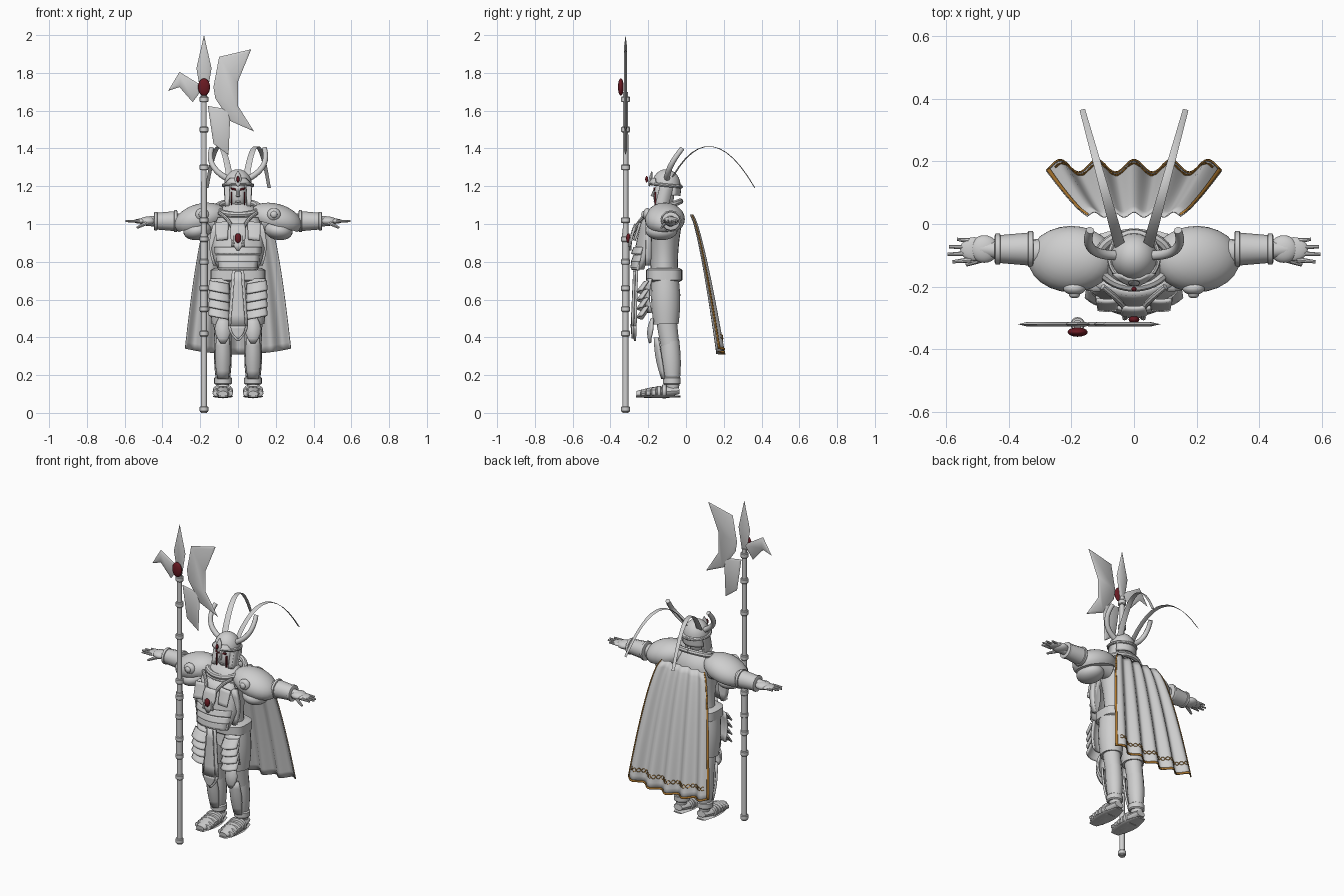
import bpy, bmesh, math
from math import sin, cos, pi
from mathutils import Vector, Matrix

if "Cube" in bpy.data.objects:
    bpy.data.objects.remove(bpy.data.objects["Cube"])

AXIS_X, AXIS_Y, AXIS_Z = Vector((1, 0, 0)), Vector((0, 1, 0)), Vector((0, 0, 1))
LEG_X, ARM_Y, ARM_Z = .08, -.08, 1.015
BODY_Y, HEAD_Y = -.115, -.105
POLE_X, POLE_Y, GEM_Z = -.18, -.32, 1.725
made = []


def material(name, red, green, blue):
    mat = bpy.data.materials.new(name)
    mat.use_nodes = True
    mat.diffuse_color = (red, green, blue, 1)
    mat.node_tree.nodes["Principled BSDF"].inputs["Base Color"].default_value = mat.diffuse_color
    return mat


GREY = material("light grey", .62, .62, .62)
RED = material("dark red", .14, .01, .016)
GOLD = material("gold trim", .45, .2, .03)


def finish(name, bm, mat=GREY, thickness=0):
    bmesh.ops.recalc_face_normals(bm, faces=bm.faces)
    mesh = bpy.data.meshes.new(name)
    bm.to_mesh(mesh)
    bm.free()
    mesh.materials.append(mat)
    part = bpy.data.objects.new(name, mesh)
    bpy.context.collection.objects.link(part)
    if thickness:
        solid = part.modifiers.new("thickness", "SOLIDIFY")
        solid.thickness, solid.offset = thickness, 0
    made.append(part)
    return part


def pair(part):
    """Mirror a left-hand part to the right."""
    part.modifiers.new("other_side", "MIRROR").use_mirror_merge = False


def ball(name, centre, radii, mat=GREY, tilt=0, floor=-1):
    """Ellipsoid, tilted about y and flattened below a relative height."""
    bm = bmesh.new()
    bmesh.ops.create_uvsphere(bm, u_segments=24, v_segments=14, radius=1)
    for vert in bm.verts:
        vert.co.z = max(vert.co.z, floor)
    bm.transform(Matrix.Translation(centre) @ Matrix.Rotation(tilt, 4, "Y") @ Matrix.Diagonal((*radii, 1)))
    return finish(name, bm, mat)


def quads(bm, grid):
    for low, high in zip(grid, grid[1:]):
        for k in range(len(low) - 1):
            bm.faces.new((low[k], low[k + 1], high[k + 1], high[k]))


def sweep(name, points, radii, flat=1, up=AXIS_Y, sides=16, power=1, mat=GREY):
    """Skin rings along a path; flat scales each ring along the up direction."""
    bm, rings, last = bmesh.new(), [], len(points) - 1
    for i, (point, radius) in enumerate(zip(points, radii)):
        tangent = (points[min(i + 1, last)] - points[max(i - 1, 0)]).normalized()
        across = up.cross(tangent).normalized()
        along = tangent.cross(across)
        ring = []
        for k in range(sides):
            c, s = cos(2 * pi * k / sides), sin(2 * pi * k / sides)
            c, s = math.copysign(abs(c) ** power, c), math.copysign(abs(s) ** power, s)
            ring.append(bm.verts.new(point + (across * c + along * s * flat) * radius))
        rings.append(ring)
    quads(bm, [ring + ring[:1] for ring in rings])
    bm.faces.new(rings[0])
    bm.faces.new(rings[-1])
    return finish(name, bm, mat)


def limb(name, start, end, first, final, via=None, bulge=0, steps=12, **shape):
    """Tapered, swelling tube that may bend towards a control point."""
    start, end = Vector(start), Vector(end)
    via = Vector(via) if via else (start + end) / 2
    spots = [i / steps for i in range(steps + 1)]
    path = [start.lerp(via, f).lerp(via.lerp(end, f), f) for f in spots]
    return sweep(name, path, [first + (final - first) * f + bulge * sin(pi * f) for f in spots], **shape)


def band(name, centre, axis, radius, height, **shape):
    """Short chamfered ring."""
    path = [Vector(centre) + axis * height * f for f in (-.5, -.35, .35, .5)]
    rim = radius * .85
    return sweep(name, path, (rim, radius, radius, rim), **shape)


def loop(name, centre, width, depth, dip, radius):
    """Oval hoop, lowered at the front by dip."""
    turns = [pi * k / 16 for k in range(33)]
    path = [Vector(centre) + Vector((width * sin(t), depth * cos(t), dip * cos(t))) for t in turns]
    return sweep(name, path, [radius] * len(path), up=AXIS_Z, sides=8)


def shell(name, top, bottom, x=0, bow=3, flare=0, swell=0, slant=0, thickness=.012, mat=GREY):
    """Bowed plate between two edges, each given as height, half width, y."""
    bm, grid = bmesh.new(), []
    for i in range(6):
        z, half, y = Vector(top).lerp(Vector(bottom), i / 5)
        belly = sin(pi * i / 5)
        offsets = [(half + flare * belly) * (k / 4 - 1) for k in range(9)]
        grid.append([bm.verts.new((x + d, y - swell * belly + bow * d * d, z + slant * d)) for d in offsets])
    quads(bm, grid)
    return finish(name, bm, mat, thickness)


def blade(name, outline):
    """Plate with ground edges, outlined relative to the polearm gem."""
    bm = bmesh.new()
    verts = [bm.verts.new((POLE_X + x, POLE_Y, GEM_Z + z)) for x, z in outline]
    for order in (verts, verts[::-1]):
        face = bm.faces.new(order)
        face.normal_update()
        bmesh.ops.inset_individual(bm, faces=[face], thickness=.012, depth=.007, use_even_offset=True)
    return finish(name, bm)


def pole(z):
    return (POLE_X, POLE_Y, z)


def arm(x, forward=0, rise=0):
    return (x, ARM_Y - forward, ARM_Z + rise)


def leg(z, y):
    return (LEG_X, y, z)


def body(z):
    return (0, BODY_Y, z)


# Polearm
limb("pole_shaft", pole(0), pole(1.7), .016, .014)
limb("pole_grip", pole(.55), pole(.95), .02, .02)
for height in (.02, .42, .55, .66, .8, .92, 1.02, 1.3, 1.5, 1.66):
    band("pole_ring", pole(height), AXIS_Z, .023, .03)
blade("spear_tip", [(0, .275), (.04, .1), (.015, -.05), (-.015, -.05), (-.04, .1)])
blade("axe_blade", [(.25, .2), (.08, .16), (.05, 0), (.06, -.06), (.14, -.18), (.265, -.235), (.18, -.1), (.18, .03)])
blade("hook_blade", [(0, 0), (-.13, .08), (-.19, -.02), (-.13, 0), (-.06, -.08)])
blade("hanging_blade", [(.02, -.1), (.14, -.12), (.13, -.36), (.05, -.3)])
ball("pole_gem", (POLE_X, -.345, GEM_Z), (.032, .015, .046), RED)

# Torso, neck and belt
limb("abdomen", body(.62), body(1), .13, .14, bulge=-.025, flat=.66, sides=24)
limb("upper_chest", body(1), body(1.12), .14, .04, bulge=.025, flat=.7, sides=24)
limb("neck", body(1.08), body(1.17), .04, .036)
band("belt", body(.73), AXIS_Z, .145, .075, flat=.66, sides=28, power=.6)

# Breast armour
shell("breastplate", (1.03, .1, -.215), (.76, .1, -.265), flare=.035, swell=.01, thickness=.03)
for i in range(3):
    z, half = .875 - i * .042, .12 - i * .008
    shell("belly_band", (z, half, -.272), (z - .034, half, -.285), thickness=.014)
shell("waist_plate", (.8, .1, -.275), (.765, .095, -.28), thickness=.03)
shell("centre_shield", (1, .035, -.268), (.86, .006, -.295), flare=.02, swell=.01)
ball("chest_gem", (0, -.305, .925), (.017, .012, .026), RED)
loop("collar", body(1.085), .115, .085, .035, .016)
pair(shell("breast_panels", (1.01, .035, -.245), (.915, .03, -.275), x=.085, slant=-.1))
pair(limb("breast_rims", (.1, -.2, 1.06), (.03, -.3, .88), .01, .008, via=(0, -.28, 1), sides=8))
pair(shell("flank_plates", (1, .01, -.2), (.78, .01, -.2), x=.12, flare=.02, thickness=.03))

# Head and helmet
ball("face", (0, -.118, 1.15), (.05, .055, .075))
limb("nose", (0, -.165, 1.185), (0, -.178, 1.145), .006, .01, sides=8)
ball("mouth", (0, -.163, 1.118), (.017, .008, .006))
ball("helmet_dome", (0, HEAD_Y, 1.205), (.074, .076, .085), floor=0)
loop("helmet_rim", (0, HEAD_Y, 1.205), .077, .08, -.008, .009)
shell("visor", (1.24, .04, -.175), (1.215, .065, -.195), bow=9)
shell("neck_guard", (1.21, .068, -.03), (1.15, .07, -.035), bow=-8)
limb("helmet_crest", (0, -.195, 1.2), (0, -.18, 1.28), .006, .002, bulge=.014, flat=.5)
ball("crest_gem", (0, -.208, 1.237), (.008, .008, .017), RED)
pair(shell("cheek_guards", (1.21, .012, -.1), (1.09, .01, -.13), x=.058, thickness=.07))
pair(shell("eyes", (1.19, .012, -.167), (1.18, .012, -.168), x=.024, slant=.2, thickness=.008, mat=RED))
pair(shell("cheek_cords", (1.17, .003, -.163), (1.1, .003, -.163), x=.034, thickness=.008, mat=RED))
pair(limb("horns", (.055, -.1, 1.24), (.14, -.02, 1.4), .016, .013, via=(.17, -.1, 1.3), up=AXIS_Z))
pair(limb("feelers", (.045, -.07, 1.25), (.165, .365, 1.19), .002, .001, via=(.1, .13, 1.6),
          flat=9, up=Vector((1, -.27, 0)), sides=8))

# Shoulders and arms
pair(ball("pauldrons", (.2, -.112, 1.025), (.142, .106, .082), tilt=.28, floor=-.4))
pair(ball("under_pads", (.215, -.13, .965), (.075, .085, .05), tilt=.15))
pair(ball("shoulder_bosses", (.19, -.205, 1.05), (.036, .022, .034)))
pair(ball("boss_studs", (.19, -.225, 1.05), (.018, .012, .018)))
pair(limb("arms", arm(.12, forward=.02), arm(.49), .06, .024))
pair(limb("cuffs", arm(.33), arm(.435), .053, .044, sides=12))
pair(band("upper_cuff_rims", arm(.33), AXIS_X, .058, .02, sides=12))
pair(band("lower_cuff_rims", arm(.435), AXIS_X, .049, .02, sides=12))

# Hands
pair(ball("hand_guards", arm(.478), (.046, .044, .024)))
pair(ball("palms", arm(.51), (.045, .038, .014)))
for i, reach in enumerate((.565, .59, .595, .58)):
    spread = (i - 1.3) * .02
    pair(limb("fingers", arm(.52, forward=spread), arm(reach, forward=spread * 1.2), .009, .005, sides=8))
pair(limb("thumbs", arm(.465, forward=.025), arm(.535, forward=.05, rise=-.035), .013, .006, sides=8))

# Tabard and hip scales
for name, front, inset in (("tabard", 0, 0), ("tabard_inlay", -.012, .014)):
    shell(name, (.765 - inset, .03 - inset, front - .262), (.46, .052 - inset, front - .275))
    shell(name + "_tip", (.46, .052 - inset, front - .275), (.38 + inset, .004, front - .27), flare=.01)
pair(shell("hip_plates", (.71, .05, -.2), (.53, .05, -.2), x=.095, bow=7, swell=.015))
for i in range(4):
    z = .69 - i * .045
    pair(shell("hip_scales", (z, .05, -.222), (z - .05, .055, -.26), x=.1, bow=9, slant=.18, thickness=.01))

# Legs
pair(limb("breeches", leg(.72, -.11), leg(.47, -.105), .064, .06, bulge=.008, flat=1.1))
pair(limb("thighs", leg(.5, -.105), leg(.36, -.085), .05, .045, flat=1.1))
pair(limb("calves", leg(.38, -.085), leg(.13, -.07), .045, .03, bulge=.008, flat=1.1))
pair(shell("knee_guards", (.5, .02, -.18), (.37, .01, -.19), x=LEG_X, bow=14, flare=.025, swell=.015))
pair(shell("shin_guards", (.4, .03, -.165), (.18, .025, -.125), x=LEG_X, bow=18, flare=.01, swell=.01))
pair(band("ankle_rings", leg(.17, -.075), AXIS_Z, .047, .04))

# Feet
pair(limb("shoes", leg(.118, -.035), leg(.1, -.262), .03, .026, bulge=.023, flat=.6, up=AXIS_Z))
pair(limb("soles", leg(.087, -.03), leg(.087, -.265), .028, .028, bulge=.026, flat=.15, up=AXIS_Z))
for i in range(5):
    pair(band("toe_bands", leg(.114 - i * .003, -.115 - i * .028), AXIS_Y, .054, .026,
              flat=.68 - i * .08, up=AXIS_Z, power=.8))


# Cape with wavy folds
def cape_point(u, v, lift=0):
    fold = (.008 + .012 * v) * cos(5 * pi * u * .95)
    return Vector((u * (.15 + .13 * v ** .6), .03 + .152 * v ** .75 + fold + lift, 1.05 - (.74 - .03 * u * u) * v))


def cape_patch(name, left, right, top, bottom, columns, rows, lift, mat):
    bm, grid = bmesh.new(), []
    for j in range(rows + 1):
        v = top + (bottom - top) * j / rows
        grid.append([bm.verts.new(cape_point(left + (right - left) * i / columns, v, lift)) for i in range(columns + 1)])
    quads(bm, grid)
    return finish(name, bm, mat, thickness=.004)


cape_patch("cape", -1, 1, 0, 1, 72, 20, 0, GREY)
cape_patch("cape_hem", -1, 1, .985, 1, 72, 1, .004, GOLD)
pair(cape_patch("cape_trim", .965, 1, 0, 1, 1, 20, .004, GOLD))
for wave in (-.015, .015):
    braid = [cape_point(k / 80, .9 + wave * sin(k / 2), .005) for k in range(-74, 75)]
    sweep("cape_braid", braid, [.002] * len(braid), up=AXIS_Z, sides=4, mat=GOLD)

# Smooth shading with sharp edges kept
bpy.ops.object.select_all(action="DESELECT")
for part in made:
    part.select_set(True)
bpy.context.view_layer.objects.active = made[0]
bpy.ops.object.shade_smooth_by_angle(angle=math.radians(35))
